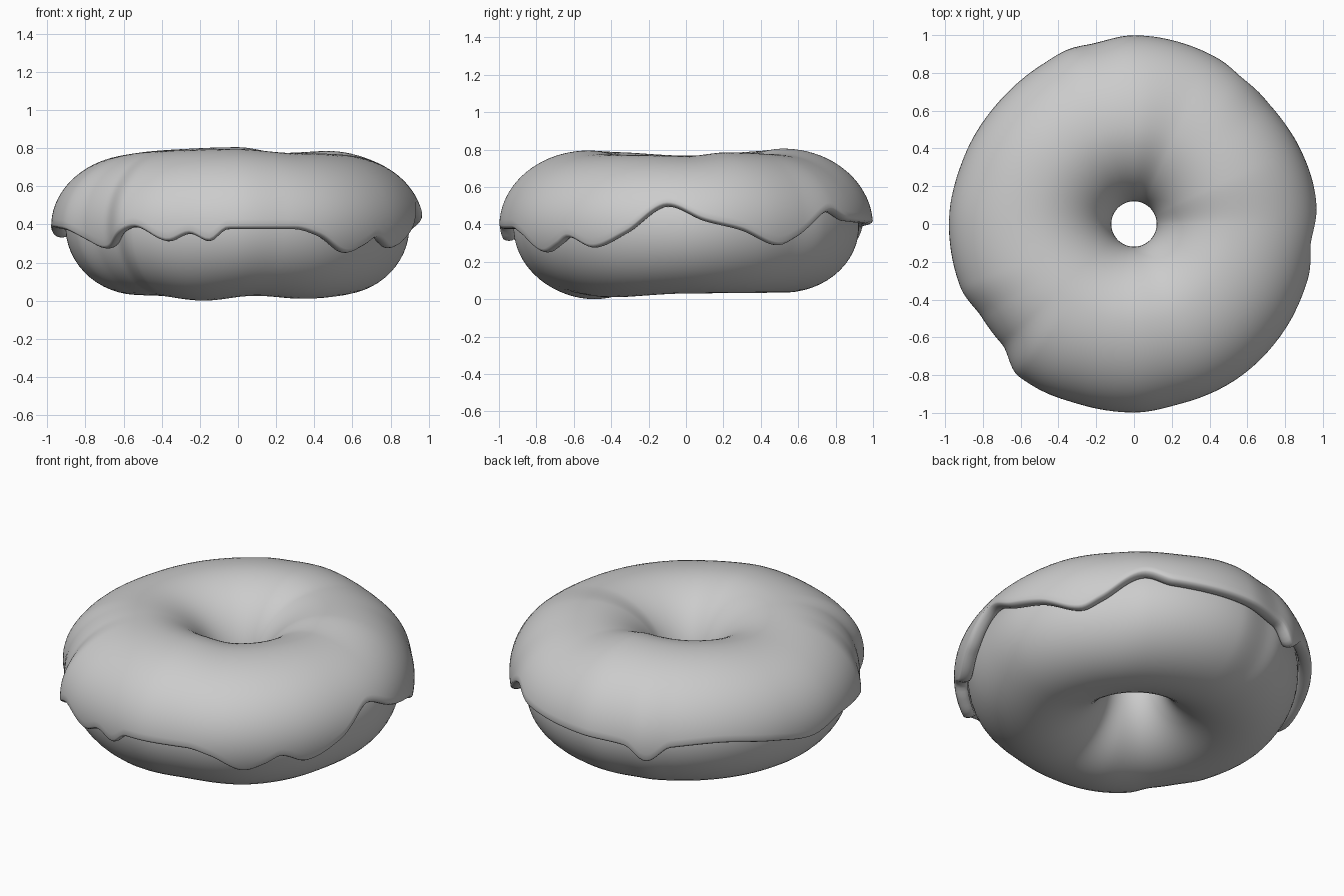
import bpy, bmesh, math

if "Cube" in bpy.data.objects:
    bpy.data.objects.remove(bpy.data.objects["Cube"])

N = 288            # segments around the ring
RING, MID = 0.52, 0.39   # ring radius and height of the widest line

# Hand-shaped variation around the ring: (angle in degrees, value)
OUTLINE = [(5, .975), (26, .965), (41, .957), (55, .98), (72, .992), (90, 1.0), (103, .98),
           (110, .988), (120, .975), (145, .966), (160, .968), (180, .98), (200, .978),
           (212, .945), (222, .945), (233, 1.012), (240, 1.01), (254, .997), (270, .998),
           (285, .983), (300, .985), (325, .975), (345, .965)]
ICING_EDGE = [(6, .42), (18, .37), (32, .285), (39, .33), (54, .47), (63, .42), (90, .40),
              (105, .38), (112, .30), (120, .39), (135, .41), (155, .37), (170, .33),
              (185, .38), (200, .37), (212, .31), (221, .27), (237, .385), (248, .31),
              (255, .35), (261, .31), (267, .375), (288, .375), (296, .34), (307, .25),
              (314, .29), (319, .33), (328, .275), (340, .35), (354, .50)]
TOP = [(0, .765), (25, .785), (65, .775), (90, .805), (135, .79), (180, .768),
       (220, .785), (270, .795), (300, .775), (335, .77)]
BOTTOM = [(0, .03), (90, .035), (180, .03), (220, .025), (250, .0), (280, .025), (310, .01)]


def around(table, deg):
    """Smooth periodic interpolation of a table."""
    n = len(table)
    pts = [(a - 360, v) for a, v in table[-2:]] + table + [(a + 360, v) for a, v in table[:3]]
    for i in range(1, n + 3):
        (a0, v0), (a1, v1), (a2, v2), (a3, v3) = pts[i - 1:i + 3]
        if a1 <= deg < a2:
            h = a2 - a1
            t = (deg - a1) / h
            d1, d2 = (v1 - v0) / (a1 - a0), (v3 - v2) / (a3 - a2)
            s = (v2 - v1) / h
            # monotone tangents, so that no value is overshot
            m1 = 2 * d1 * s / (d1 + s) if d1 * s > 0 else 0
            m2 = 2 * d2 * s / (d2 + s) if d2 * s > 0 else 0
            return ((2*t**3 - 3*t*t + 1) * v1 + (t**3 - 2*t*t + t) * h * m1
                    + (3*t*t - 2*t**3) * v2 + (t**3 - t*t) * h * m2)
    return pts[0][1]


def ring_mesh(name, section):
    """Loft a closed cross-section, given as (radius, z) points, around the z axis."""
    bm = bmesh.new()
    rings = []
    for k in range(N):
        deg = 360 * k / N
        c, s = math.cos(math.radians(deg)), math.sin(math.radians(deg))
        rings.append([bm.verts.new((r * c, r * s, z)) for r, z in section(deg)])
    m = len(rings[0])
    for k in range(N):
        a, b = rings[k], rings[(k + 1) % N]
        for j in range(m):
            i = (j + 1) % m
            bm.faces.new((a[j], b[j], b[i], a[i]))
    bmesh.ops.recalc_face_normals(bm, faces=bm.faces)
    mesh = bpy.data.meshes.new(name)
    bm.to_mesh(mesh)
    bm.free()
    obj = bpy.data.objects.new(name, mesh)
    bpy.context.collection.objects.link(obj)
    for p in mesh.polygons:
        p.use_smooth = True
    return obj


def dough_point(deg, t, grow=0.0):
    """Point on the dough's oval section at section angle t."""
    c, s = math.cos(t), math.sin(t)
    a = (around(OUTLINE, deg) - .075 - RING) if c > 0 else .375
    b = (around(TOP, deg) - .035 - MID) if s > 0 else MID - around(BOTTOM, deg)
    return RING + (a + grow) * c, MID + (b + grow) * s


def icing_point(deg, t):
    """Point on the icing's outer skin at section angle t."""
    c, s = math.cos(t), math.sin(t)
    a = (around(OUTLINE, deg) - RING) if c > 0 else .40
    b = around(TOP, deg) - MID
    return RING + a * c, MID + b * s


def dough_section(deg):
    return [dough_point(deg, 2 * math.pi * (j + .5) / 56) for j in range(56)]


def icing_section(deg):
    drop = around(ICING_EDGE, deg)
    end = math.asin((drop + .02 - MID) / (around(TOP, deg) - MID))
    start = math.pi
    ts = [start + (end - start) * j / 40 for j in range(41)]
    outer = [icing_point(deg, t) for t in ts]
    inner = [dough_point(deg, t, .004) for t in reversed(ts)]
    # rounded lip along the dripping edge
    (ro, zo), (ri, zi) = outer[-1], inner[0]
    lip = []
    for j in range(1, 6):
        u = math.pi * j / 6
        f = (1 - math.cos(u)) / 2
        lip.append((ro + (ri - ro) * f, zo + (zi - zo) * f - .02 * math.sin(u)))
    return outer + lip + inner


ring_mesh("dough", dough_section)
ring_mesh("icing", icing_section)
